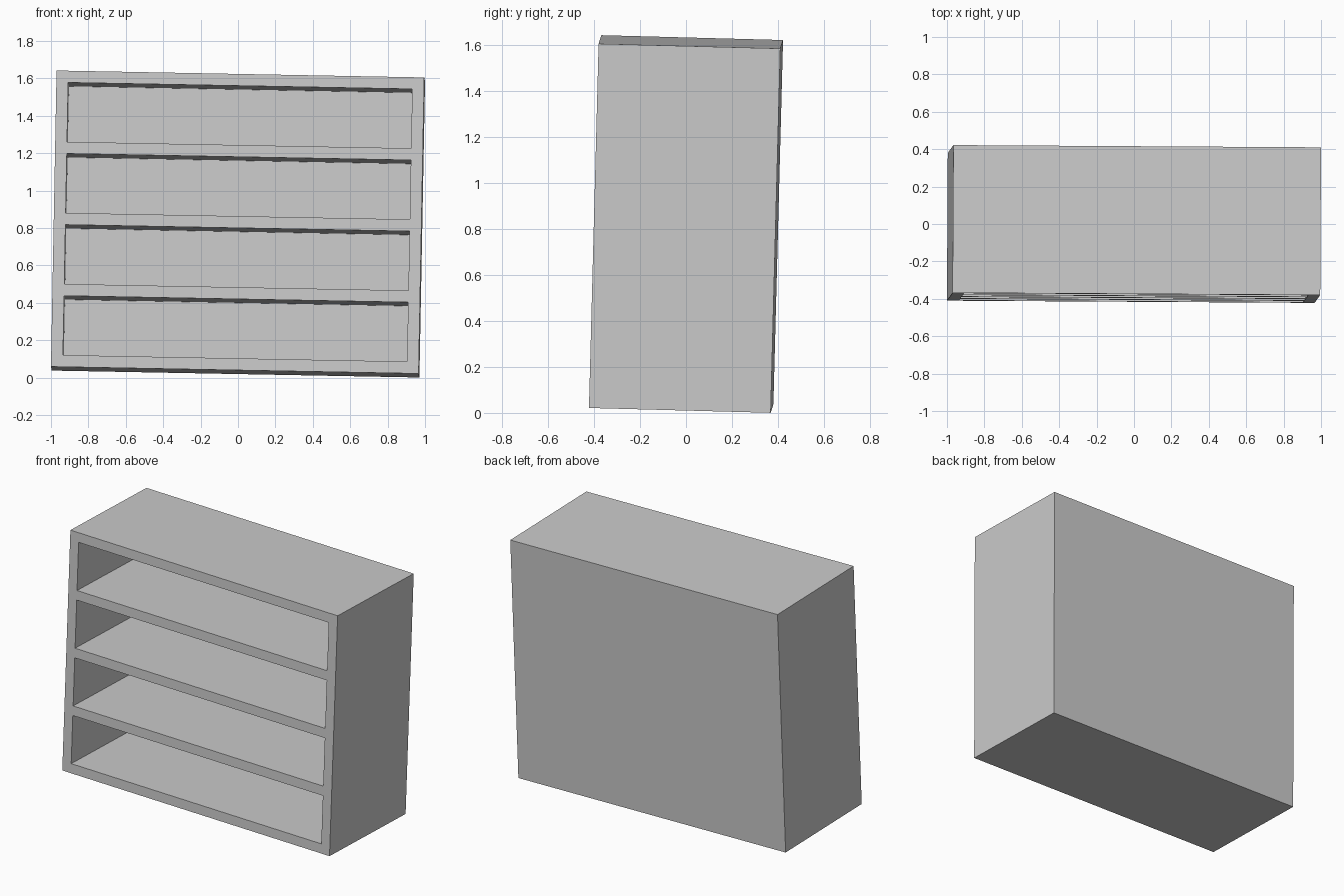
import bpy
from mathutils import Matrix, Vector

cube = bpy.data.objects.get("Cube")
if cube:
    bpy.data.objects.remove(cube, do_unlink=True)

# Overall size and panel thicknesses
WIDTH, DEPTH, HEIGHT = 1.966, 0.79, 1.584
BOARD, BACK = 0.063, 0.028
BAYS = 4

grey = bpy.data.materials.new("plain grey")
grey.use_nodes = True
colour = (0.6, 0.6, 0.6, 1)
grey.diffuse_color = colour
grey.node_tree.nodes["Principled BSDF"].inputs["Base Color"].default_value = colour

# The whole unit leans slightly: build its tilted axes
across = Vector((1.966, -0.012, -0.037)).normalized()
inward = Vector((0.004, 0.79, -0.021))
up = across.cross(inward).normalized()
inward = up.cross(across)
tilt = Matrix((across, inward, up)).transposed().to_4x4()
lean = Matrix.Translation((0, 0, 0.821)) @ tilt


def panel(name, centre, size):
    """Flat board placed in the unit's own axes."""
    bpy.ops.mesh.primitive_cube_add(size=1)
    board = bpy.context.object
    board.name = name
    board.data.transform(Matrix.Diagonal((*size, 1)))
    board.data.materials.append(grey)
    board.matrix_world = lean @ Matrix.Translation(centre)
    return board


front_depth = DEPTH - BACK
front_y = -BACK / 2

# Back panel closes the rear
panel("back_panel", (0, (DEPTH - BACK) / 2, 0), (WIDTH, BACK, HEIGHT))

# Side panels
for name, side in (("left_side", 1), ("right_side", -1)):
    panel(name, (side * (WIDTH - BOARD) / 2, front_y, 0), (BOARD, front_depth, HEIGHT))

# Bottom, evenly spaced shelves and top
pitch = (HEIGHT - BOARD) / BAYS
for i in range(BAYS + 1):
    name = "bottom_board" if i == 0 else "top_board" if i == BAYS else f"shelf_{i}"
    z = (BOARD - HEIGHT) / 2 + i * pitch
    panel(name, (0, front_y, z), (WIDTH - 2 * BOARD, front_depth, BOARD))
